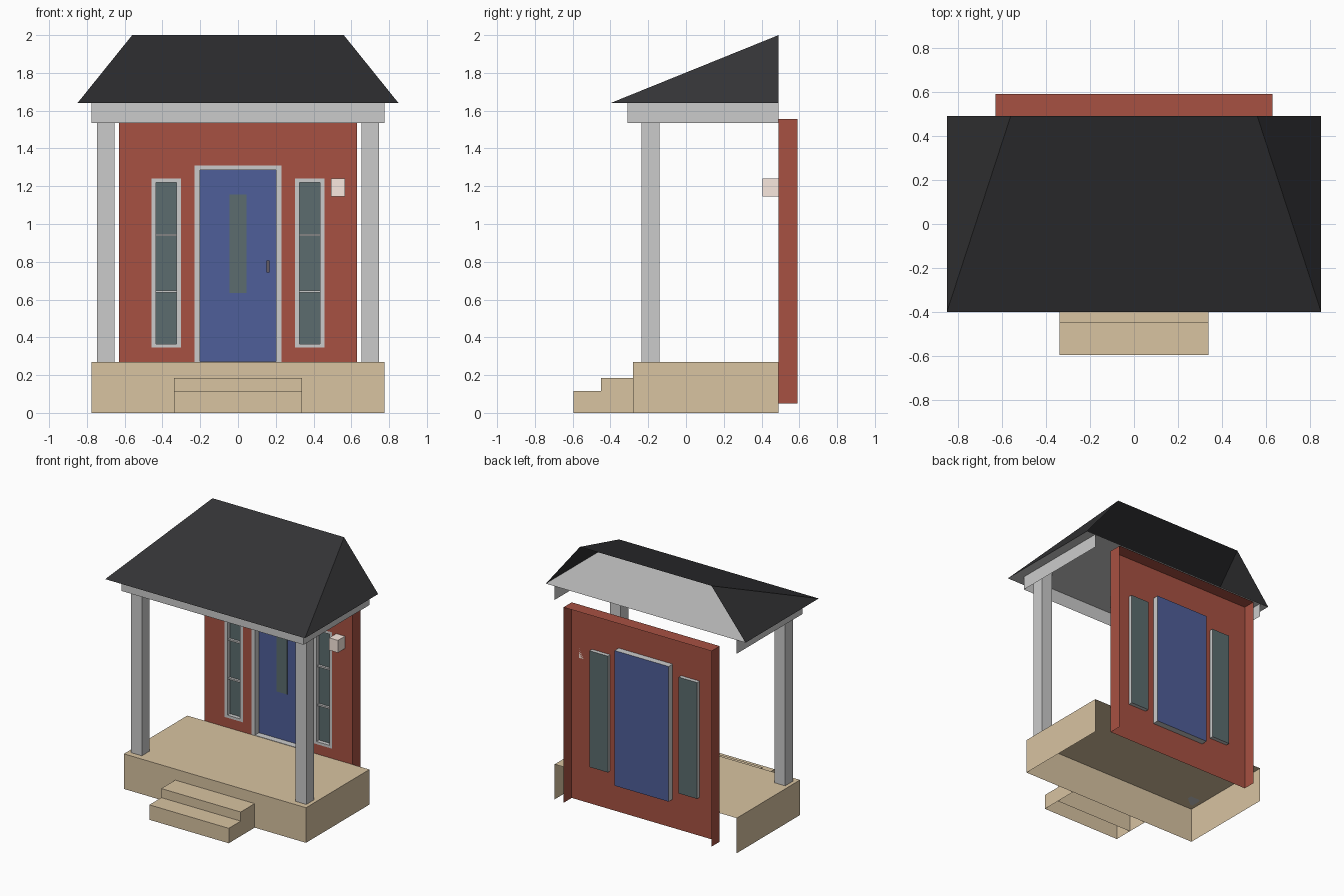
import bpy, bmesh

if "Cube" in bpy.data.objects:
    bpy.data.objects.remove(bpy.data.objects["Cube"])


def paint(name, r, g, b):
    lin = lambda c: (c / 255) ** 2.2
    m = bpy.data.materials.new(name)
    m.diffuse_color = (lin(r), lin(g), lin(b), 1)
    m.use_nodes = True
    m.node_tree.nodes["Principled BSDF"].inputs["Base Color"].default_value = m.diffuse_color
    return m


STONE = paint("stone", 215, 194, 160)
BRICK = paint("brick", 166, 82, 68)
BLUE = paint("door_blue", 80, 95, 152)
GLASS = paint("glass", 92, 108, 110)
SLATE = paint("slate", 55, 55, 57)
LAMP = paint("lamp", 250, 232, 222)
METAL = paint("metal", 100, 92, 100)


def mesh(name, verts, faces, mat=None):
    me = bpy.data.meshes.new(name)
    me.from_pydata(verts, [], faces)
    ob = bpy.data.objects.new(name, me)
    bpy.context.collection.objects.link(ob)
    if mat:
        me.materials.append(mat)
    return ob


def box(name, x, y, z, mat=None, skip=()):
    """Box from (min, max) ranges; skip leaves named sides open."""
    verts = [(a, b, c) for c in z for b in y for a in x]
    sides = {"bottom": (0, 2, 3, 1), "top": (4, 5, 7, 6), "front": (0, 1, 5, 4),
             "back": (2, 6, 7, 3), "left": (0, 4, 6, 2), "right": (1, 3, 7, 5)}
    return mesh(name, verts, [f for k, f in sides.items() if k not in skip], mat)


def frame(name, x, z, inner_x, inner_z, y0, y1):
    """Hollow frame lofted through four rectangles."""
    loops = [(x, z, y1), (x, z, y0), (inner_x, inner_z, y0), (inner_x, inner_z, y1)]
    verts = []
    for (a, b), (c, d), y in loops:
        verts += [(a, y, c), (b, y, c), (b, y, d), (a, y, d)]
    faces = [(4*k + i, 4*k + (i+1) % 4, 4*k + 4 + (i+1) % 4, 4*k + 4 + i)
             for k in range(3) for i in range(4)]
    mesh(name, verts, faces)


def panel(name, x, z, y, mat):
    mesh(name, [(x[0], y, z[0]), (x[1], y, z[0]), (x[1], y, z[1]), (x[0], y, z[1])],
         [(0, 1, 2, 3)], mat)


FRONT = 0.49
WALL_X, WALL_Z = (-.63, .63), (.05, 1.555)
DOOR_X, DOOR_Z = (-.23, .23), (.27, 1.31)
WIN_Z = (.345, 1.24)

# Platform and steps: open underneath and at the back
box("platform", (-.775, .775), (-.28, FRONT), (0, .27), STONE, ("bottom", "back"))
box("upper_step", (-.338, .338), (-.45, -.28), (0, .185), STONE, ("bottom", "back"))
box("lower_step", (-.338, .338), (-.595, -.45), (0, .115), STONE, ("bottom", "back"))

# Posts and the beam they carry
for side, s in (("left", -1), ("right", 1)):
    box(side + "_post", (s*.70 - .046, s*.70 + .046), (-.235, -.14), (.27, 1.64))
box("beam", (-.775, .775), (-.31, FRONT), (1.535, 1.64), None, ("bottom", "back", "top"))

# Hipped roof, open at the back, over a flat ceiling
roof = [(-.85, -.4, 1.64), (.85, -.4, 1.64), (.85, FRONT, 1.64), (-.85, FRONT, 1.64),
        (-.56, FRONT, 2), (.56, FRONT, 2)]
mesh("roof", roof, [(0, 1, 5, 4), (1, 2, 5), (0, 4, 3)], SLATE)
mesh("ceiling", roof[:4], [(0, 3, 2, 1)])

# Brick wall: grid with door and window cells left open, plus side and top returns
xs = [WALL_X[0], -.458, -.302, DOOR_X[0], DOOR_X[1], .302, .458, WALL_X[1]]
zs = [WALL_Z[0], DOOR_Z[0], WIN_Z[0], WIN_Z[1], DOOR_Z[1], WALL_Z[1]]
n = len(xs)
openings = {(1, 2), (5, 2), (3, 1), (3, 2), (3, 3)}
cells = [(j*n + i, j*n + i + 1, (j+1)*n + i + 1, (j+1)*n + i)
         for j in range(len(zs) - 1) for i in range(n - 1) if (i, j) not in openings]
mesh("wall_front", [(a, FRONT, c) for c in zs for a in xs], cells, BRICK)
box("wall_returns", WALL_X, (FRONT, .59), WALL_Z, BRICK, ("front", "back", "bottom"))

# Recessed door
frame("door_frame", DOOR_X, DOOR_Z, (-.2, .2), (.273, 1.285), FRONT, .54)
panel("door", DOOR_X, DOOR_Z, .54, BLUE)
box("door_glass", (-.045, .045), (.533, .539), (.635, 1.155), GLASS)
box("door_handle", (.15, .166), (.505, .539), (.742, .808), METAL)

# Side windows with two glazing bars each
for side, s in (("left", -1), ("right", 1)):
    c = s * .38
    outer, inner = (c - .078, c + .078), (c - .054, c + .054)
    frame(side + "_window_frame", outer, WIN_Z, inner, (.365, 1.22), FRONT, .52)
    panel(side + "_window_glass", outer, WIN_Z, .52, GLASS)
    for k, z in (("lower", .643), ("upper", .942)):
        box(f"{side}_window_{k}_bar", inner, (.50, .518), (z - .006, z + .006))

# Wall lamp
box("wall_lamp", (.493, .567), (.405, FRONT), (1.145, 1.24), LAMP)
